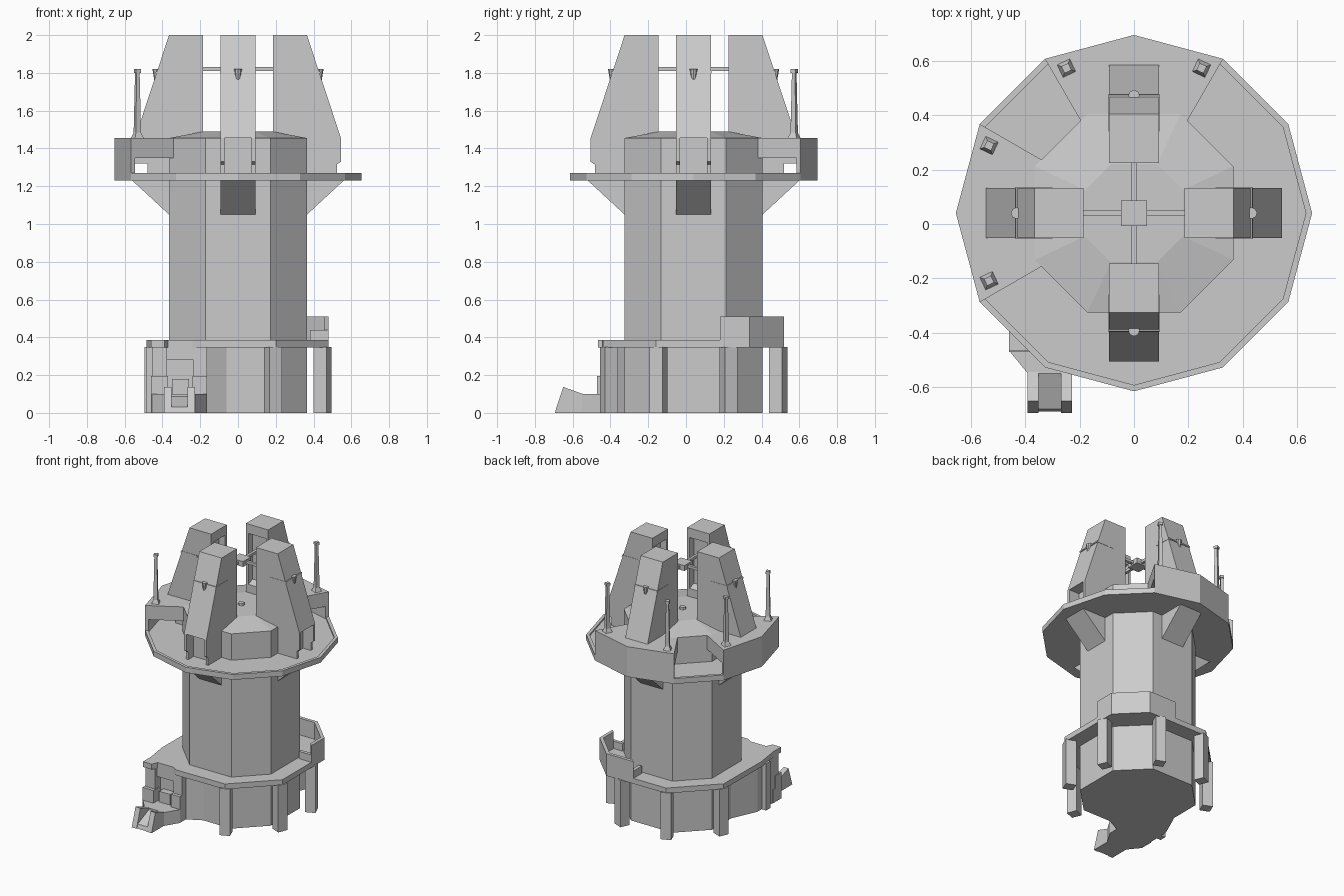
import bpy, bmesh, math
from mathutils import Matrix, Vector

if "Cube" in bpy.data.objects:
    bpy.data.objects.remove(bpy.data.objects["Cube"])

CY = 0.04  # tower axis sits at (0, CY)


def extrude(name, pts, vec):
    """Solid made by extruding a planar loop of 3D points along vec."""
    bm = bmesh.new()
    f = bm.faces.new([bm.verts.new(p) for p in pts])
    r = bmesh.ops.extrude_face_region(bm, geom=[f])
    bmesh.ops.translate(bm, vec=Vector(vec), verts=[v for v in r['geom'] if isinstance(v, bmesh.types.BMVert)])
    bmesh.ops.recalc_face_normals(bm, faces=bm.faces)
    me = bpy.data.meshes.new(name)
    bm.to_mesh(me)
    bm.free()
    ob = bpy.data.objects.new(name, me)
    bpy.context.collection.objects.link(ob)
    return ob


def prism(name, pts, z0, z1):
    return extrude(name, [(x, y, z0) for x, y in pts], (0, 0, z1 - z0))


def box(name, x0, x1, y0, y1, z0, z1):
    return prism(name, [(x0, y0), (x1, y0), (x1, y1), (x0, y1)], z0, z1)


def side_profile(name, pts, x0, x1):
    """(y, z) profile extruded along x."""
    return extrude(name, [(x0, y, z) for y, z in pts], (x1 - x0, 0, 0))


def radial(name, pts, s0, s1, ang):
    """(radius, z) profile of width s0..s1, turned about the tower axis."""
    ob = extrude(name, [(r, s0, z) for r, z in pts], (0, s1 - s0, 0))
    ob.data.transform(Matrix.Translation((0, CY, 0)) @ Matrix.Rotation(ang, 4, 'Z'))
    return ob


def cone(name, n, r0, r1, z0, z1, x, y, ang=0.0):
    bm = bmesh.new()
    bmesh.ops.create_cone(bm, cap_ends=True, segments=n, radius1=r0, radius2=r1, depth=z1 - z0,
                          matrix=Matrix.Translation((x, y, (z0 + z1) / 2)) @ Matrix.Rotation(ang, 4, 'Z'))
    me = bpy.data.meshes.new(name)
    bm.to_mesh(me)
    bm.free()
    ob = bpy.data.objects.new(name, me)
    bpy.context.collection.objects.link(ob)
    return ob


def pol(r, deg):
    a = math.radians(deg)
    return (r * math.cos(a), CY + r * math.sin(a))


def octa(a, h):
    """Octagon with flats at distance a and half side h."""
    return [(x, y + CY) for x, y in [(a, -h), (a, h), (h, a), (-h, a), (-a, h), (-a, -h), (-h, -a), (h, -a)]]


# Main shaft and its shallow cap
prism("tower_shaft", octa(0.365, 0.172), 0, 1.455)
bm = bmesh.new()
lo = [bm.verts.new((x, y, 1.455)) for x, y in octa(0.365, 0.172)]
hi = [bm.verts.new((x, y, 1.49)) for x, y in octa(0.18, 0.085)]
bm.faces.new(hi)
for i in range(8):
    j = (i + 1) % 8
    bm.faces.new((lo[i], lo[j], hi[j], hi[i]))
me = bpy.data.meshes.new("tower_cap")
bm.to_mesh(me)
bm.free()
bpy.context.collection.objects.link(bpy.data.objects.new("tower_cap", me))
cone("cap_socket", 8, 0.025, 0.02, 1.485, 1.505, 0, CY)

# Twelve-sided platform with a lip along the open sides
prism("platform", [pol(0.655, 30 * i) for i in range(12)], 1.23, 1.258)
for i in range(12):
    a, b = 30 * i, 30 * i + 30
    if 60 <= a < 120 or 150 <= a < 210:
        prism("raised_deck_wall", [pol(0.655, a), pol(0.655, b), pol(0.63, b), pol(0.63, a)], 1.23, 1.35)
    else:
        prism("platform_lip", [pol(0.655, a), pol(0.655, b), pol(0.632, b), pol(0.632, a)], 1.23, 1.27)

# Two raised deck sections with antennas at their ends
for a in (60, 150):
    prism("raised_deck", [pol(0.655, a), pol(0.655, a + 30), pol(0.655, a + 60),
                          pol(0.38, a + 60), pol(0.355, a + 30), pol(0.38, a)], 1.35, 1.455)
    for d in (a + 5, a + 55):
        x, y = pol(0.588, d)
        t = math.radians(d + 45)
        cone("antenna_foot", 4, 0.036, 0.02, 1.455, 1.485, x, y, t)
        cone("antenna_mast", 4, 0.021, 0.013, 1.48, 1.80, x, y, t)
        cone("antenna_tip", 4, 0.02, 0.02, 1.80, 1.82, x, y, t)

# Four tapering fins, each with buttress, brace rod and lamp
open_foot = [(0.545, 1.33), (0.523, 1.315), (0.523, 1.25)]
deck_foot = [(0.545, 1.32), (0.48, 1.32), (0.48, 1.25)]
for k in range(4):
    ang = k * math.pi / 2
    foot = open_foot if k in (0, 3) else deck_foot
    outer = [(0.185, 2.0), (0.365, 2.0), (0.545, 1.455)]
    for s in (-1, 1):
        radial("fin_side", [(0.185, 1.25)] + outer + foot, s * 0.072, s * 0.092, ang)
    radial("fin_core", [(0.185, 1.25), (0.185, 1.55), (0.235, 1.57), (0.235, 1.92), (0.185, 1.93)] + outer
           + [(0.46, 1.455), (0.46, 1.25)], -0.072, 0.072, ang)
    radial("fin_band", [(0.3, 1.797), (0.3, 1.81), (0.434, 1.81), (0.438, 1.797)], -0.094, 0.094, ang)
    radial("fin_buttress", [(0.34, 1.24), (0.575, 1.24), (0.56, 1.23), (0.36, 1.045), (0.34, 1.045)],
           -0.092, 0.092, ang)
    radial("brace_rod", [(0.03, 1.81), (0.03, 1.83), (0.25, 1.83), (0.25, 1.81)], -0.01, 0.01, ang)
    lx, ly = pol(0.432, 90 * k)
    cone("fin_lamp", 8, 0.01, 0.021, 1.755, 1.82, lx, ly)
box("brace_hub", -0.047, 0.047, CY - 0.047, CY + 0.047, 1.80, 1.84)

# Lower balcony slab, bulging at the back right and the entrance corner
prism("balcony_slab", [(-0.485, -0.2), (-0.46, -0.37), (-0.46, -0.465), (-0.39, -0.465), (-0.37, -0.42),
                       (-0.24, -0.42), (-0.2, -0.445), (0.2, -0.44), (0.48, -0.16), (0.48, 0.335),
                       (0.295, 0.52), (-0.2, 0.52), (-0.48, 0.24)], 0.345, 0.385)

# Posts under the slab corners, none at the entrance corner
for i in range(8):
    d = 22.5 + 45 * i
    if i in (4, 5):
        continue
    x, y = pol(0.485, d)
    cone("balcony_post", 4, 0.052, 0.052, 0, 0.35, x, y, math.radians(d + 45))

# Parapet round the back right of the balcony
path = [(0.38, 0.18), (0.48, 0.18), (0.48, 0.335), (0.295, 0.52), (0.07, 0.52), (0.07, 0.42)]
inner = [(0.38, 0.205), (0.455, 0.205), (0.455, 0.325), (0.285, 0.495), (0.095, 0.495), (0.095, 0.42)]
for i in range(5):
    low = 0.44 if i in (0, 4) else 0.51
    prism("parapet", [path[i], path[i + 1], inner[i + 1], inner[i]], 0.345, low)

# Entrance block: rear mass, two door piers, lintel and ledges
prism("entrance_core", [(-0.36, 0.0), (-0.45, -0.2), (-0.455, -0.38), (-0.165, -0.38), (-0.05, -0.32), (-0.05, 0)],
      0, 0.345)
prism("left_pier", [(-0.455, -0.37), (-0.455, -0.445), (-0.375, -0.445), (-0.375, -0.37)], 0, 0.345)
prism("right_pier", [(-0.235, -0.37), (-0.235, -0.425), (-0.165, -0.425), (-0.165, -0.37)], 0, 0.345)
box("left_ledge", -0.46, -0.37, -0.47, -0.40, 0, 0.195)
box("right_ledge", -0.24, -0.165, -0.45, -0.40, 0, 0.195)
box("side_pier", -0.487, -0.44, -0.30, -0.25, 0, 0.35)
box("door_lintel", -0.375, -0.235, -0.42, -0.37, 0.28, 0.345)
box("door_sill", -0.35, -0.26, -0.43, -0.37, 0, 0.18)

# Porch and ramp with two cheek walls
prism("porch", [(-0.46, -0.465), (-0.39, -0.55), (-0.225, -0.55), (-0.165, -0.45), (-0.165, -0.37), (-0.46, -0.37)],
      0, 0.1)
for x0, x1 in ((-0.392, -0.352), (-0.268, -0.228)):
    side_profile("ramp_cheek", [(-0.695, 0), (-0.65, 0.137), (-0.545, 0.1), (-0.545, 0)], x0, x1)
side_profile("ramp_floor", [(-0.69, 0), (-0.68, 0.03), (-0.545, 0.09), (-0.545, 0)], -0.352, -0.268)
